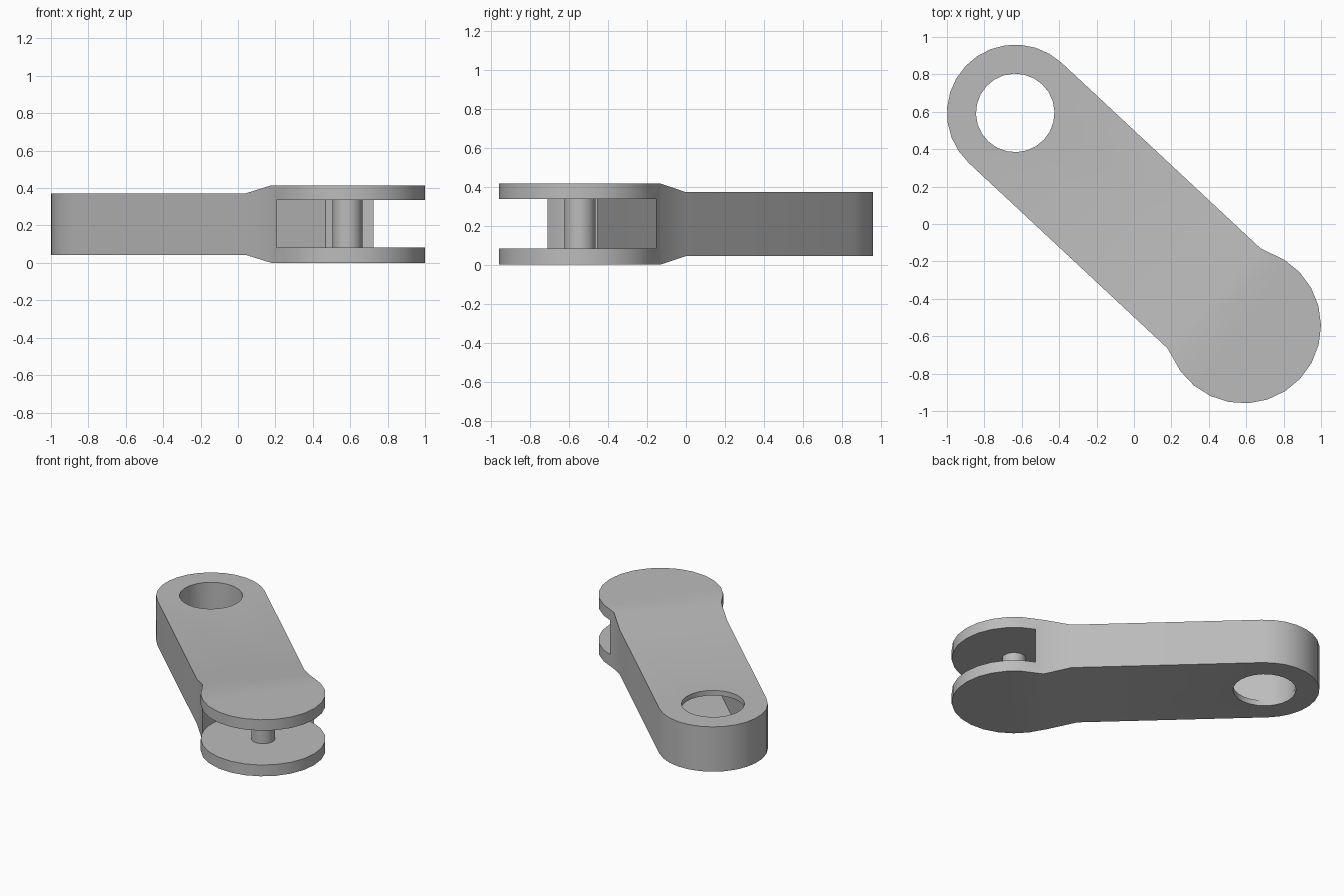
import bpy, bmesh
from math import sin, cos, radians, atan2, hypot
from mathutils import Matrix

cube = bpy.data.objects.get("Cube")
if cube:
    bpy.data.objects.remove(cube, do_unlink=True)

# Main dimensions; local x runs along the arm from the bore to the pin
BORE, PIN = (-0.635, 0.594), (0.585, -0.544)
DX, DY = PIN[0] - BORE[0], PIN[1] - BORE[1]
LENGTH = hypot(DX, DY)
ARM_R, FORK_R, BORE_R, PIN_R = 0.365, 0.415, 0.21, 0.08
RAMP_START, RAMP_END = 1.266, 1.453
HEIGHT, STEP = 0.415, 0.043
SLOT_LOW, SLOT_HIGH = 0.083, 0.335
PLACE = Matrix.Translation((*BORE, 0)) @ Matrix.Rotation(atan2(DY, DX), 4, "Z")

grey = bpy.data.materials.new("plain_grey")
grey.use_nodes = True
colour = (0.5, 0.5, 0.5, 1)
grey.diffuse_color = colour
grey.node_tree.nodes["Principled BSDF"].inputs["Base Color"].default_value = colour


def arc(cx, r, start, end, steps):
    angles = [radians(start + (end - start) * i / steps) for i in range(steps + 1)]
    return [(cx + r * cos(a), r * sin(a)) for a in angles]


def prism(name, outline, low, high, cuts=(), shape=None):
    """Extrude an outline upward, optionally split across x and reshaped."""
    bm = bmesh.new()
    bm.faces.new([bm.verts.new((x, y, low)) for x, y in outline])
    for x in cuts:
        bmesh.ops.bisect_plane(bm, geom=bm.verts[:] + bm.edges[:] + bm.faces[:],
                               plane_co=(x, 0, 0), plane_no=(1, 0, 0))
    top = bmesh.ops.extrude_face_region(bm, geom=bm.faces[:])["geom"]
    for v in top:
        if isinstance(v, bmesh.types.BMVert):
            v.co.z = high
    if shape:
        for v in bm.verts:
            v.co.z = shape(v.co)
    bmesh.ops.recalc_face_normals(bm, faces=bm.faces[:])
    mesh = bpy.data.meshes.new(name)
    bm.to_mesh(mesh)
    bm.free()
    mesh.materials.append(grey)
    obj = bpy.data.objects.new(name, mesh)
    bpy.context.collection.objects.link(obj)
    obj.matrix_world = PLACE
    return obj


def activate(obj):
    bpy.ops.object.select_all(action="DESELECT")
    obj.select_set(True)
    bpy.context.view_layer.objects.active = obj


def cut(target, cutter):
    activate(target)
    mod = target.modifiers.new("cut", "BOOLEAN")
    mod.operation, mod.solver, mod.object = "DIFFERENCE", "EXACT", cutter
    bpy.ops.object.modifier_apply(modifier=mod.name)
    bpy.data.objects.remove(cutter, do_unlink=True)


def ramp_height(co):
    """The arm is thinner than the fork, with a ramp between them."""
    t = min(max((RAMP_END - co.x) / (RAMP_END - RAMP_START), 0), 1)
    return STEP * t if co.z < HEIGHT / 2 else HEIGHT - STEP * t


# Arm with a round fork end
outline = arc(0, ARM_R, 90, 270, 14) + [(RAMP_END, -ARM_R)]
outline += arc(LENGTH, FORK_R, -101, 101, 14) + [(RAMP_END, ARM_R)]
link_arm = prism("link_arm", outline, 0, HEIGHT, (RAMP_START, RAMP_END), ramp_height)

# Hollow channel that opens into a round clearance between the fork plates
channel_r = BORE_R + 0.002
mouth = LENGTH - FORK_R * cos(radians(67))
channel = arc(0, channel_r, 90, 270, 14)
channel += arc(LENGTH, FORK_R, 210.5, 247, 4)
channel += [(mouth, -0.6), (2.3, -0.6), (2.3, 0.6), (mouth, 0.6)]
channel += arc(LENGTH, FORK_R, 113, 149.5, 4)
cut(link_arm, prism("channel_cutter", channel, SLOT_LOW, SLOT_HIGH))

# Bore through the plain end
cut(link_arm, prism("bore_cutter", arc(0, BORE_R, 0, 345, 23), -0.1, 0.6))

# Pin between the fork plates
fork_pin = prism("fork_pin", arc(LENGTH, PIN_R, 0, 337.5, 15),
                 SLOT_LOW - 0.01, SLOT_HIGH + 0.01)

for part in (link_arm, fork_pin):
    activate(part)
    bpy.ops.object.shade_smooth_by_angle(angle=radians(30))
